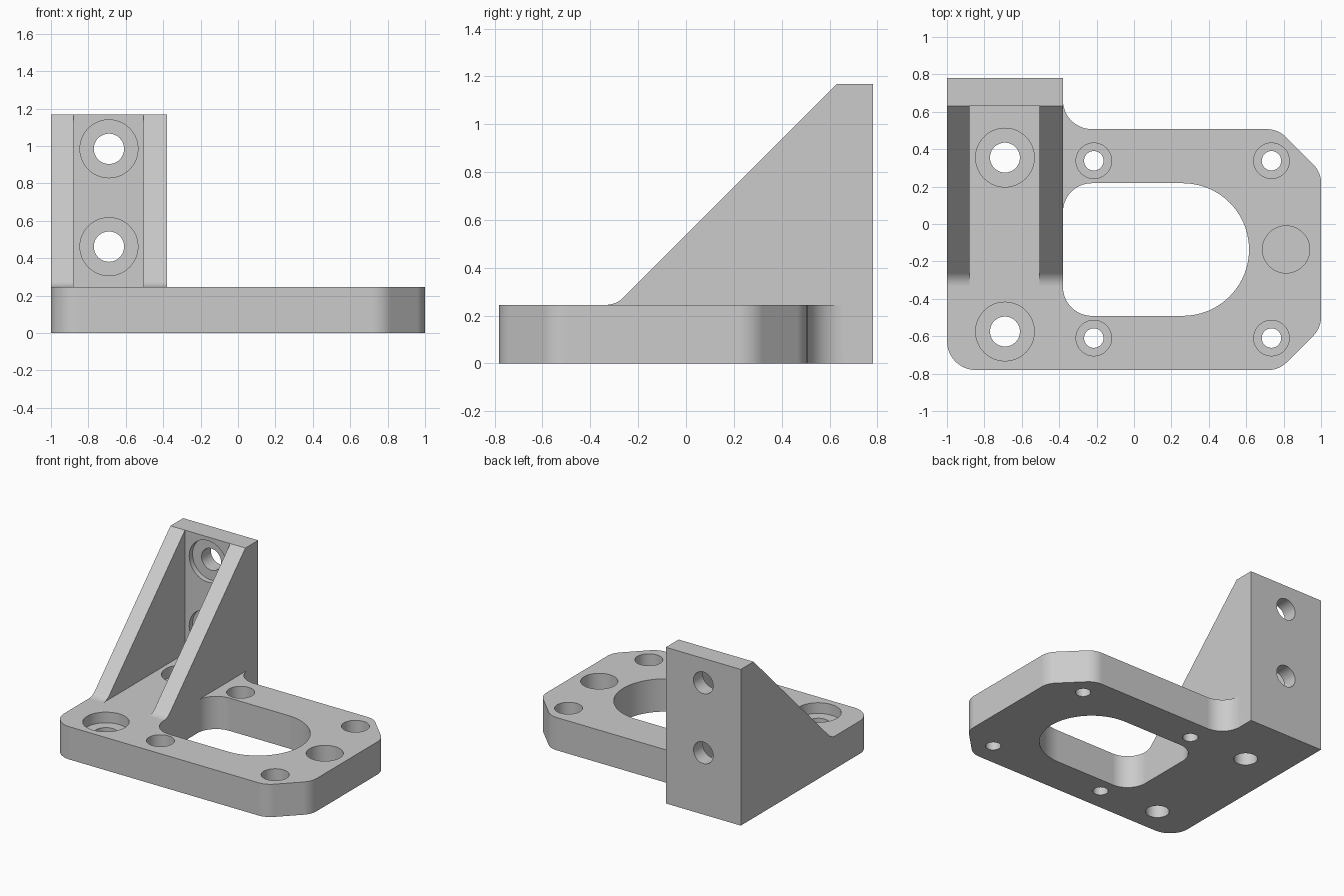
import bpy, bmesh, math
from mathutils import Vector, Matrix

cube = bpy.data.objects.get("Cube")
if cube:
    bpy.data.objects.remove(cube, do_unlink=True)

grey = bpy.data.materials.new("machined grey")
grey.use_nodes = True
COLOR = (0.6, 0.6, 0.6, 1)
grey.diffuse_color = COLOR
grey.node_tree.nodes["Principled BSDF"].inputs["Base Color"].default_value = COLOR


def rounded(corners, steps=12):
    """Outline from (x, y, radius) corners, each rounded by a tangent arc."""
    out = []
    for i, (x, y, r) in enumerate(corners):
        p = Vector((x, y))
        if r == 0:
            out.append(p)
            continue
        a = (Vector(corners[i - 1][:2]) - p).normalized()
        b = (Vector(corners[(i + 1) % len(corners)][:2]) - p).normalized()
        half = a.angle(b) / 2
        centre = p + (a + b).normalized() * (r / math.sin(half))
        start = p + a * (r / math.tan(half)) - centre
        end = p + b * (r / math.tan(half)) - centre
        sweep = start.angle_signed(end)
        for k in range(steps + 1):
            out.append(centre + Matrix.Rotation(-sweep * k / steps, 2) @ start)
    return out


def make(name, bm):
    bmesh.ops.recalc_face_normals(bm, faces=bm.faces)
    mesh = bpy.data.meshes.new(name)
    bm.to_mesh(mesh)
    bm.free()
    mesh.materials.append(grey)
    obj = bpy.data.objects.new(name, mesh)
    bpy.context.collection.objects.link(obj)
    return obj


def prism(name, outline, lo, hi, axis="Z"):
    """Extrude an outline along z, or a (y, z) outline along x."""
    bm = bmesh.new()
    place = (lambda p: (p.x, p.y, lo)) if axis == "Z" else (lambda p: (lo, p.x, p.y))
    face = bm.faces.new([bm.verts.new(place(p)) for p in outline])
    new = bmesh.ops.extrude_face_region(bm, geom=[face])["geom"]
    step = Vector((0, 0, hi - lo)) if axis == "Z" else Vector((hi - lo, 0, 0))
    bmesh.ops.translate(bm, vec=step, verts=[g for g in new if isinstance(g, bmesh.types.BMVert)])
    return make(name, bm)


def drill(name, start, end, radius):
    start, end = Vector(start), Vector(end)
    turn = (end - start).to_track_quat("Z", "Y").to_matrix().to_4x4()
    bm = bmesh.new()
    bmesh.ops.create_cone(bm, cap_ends=True, segments=48, radius1=radius, radius2=radius,
                          depth=(end - start).length,
                          matrix=Matrix.Translation((start + end) / 2) @ turn)
    return make(name, bm)


def combine(obj, tool, operation):
    mod = obj.modifiers.new("combine", "BOOLEAN")
    mod.operation, mod.solver, mod.object = operation, "EXACT", tool
    bpy.context.view_layer.objects.active = obj
    bpy.ops.object.modifier_apply(modifier=mod.name)
    bpy.data.objects.remove(tool, do_unlink=True)


TOP, HEIGHT, BACK, FACE = 0.245, 1.168, 0.781, 0.63
LEFT, INNER = -1.0, -0.38
R = 0.155

# Base plate with chamfered right corners
bracket = prism("mounting_bracket", rounded([
    (LEFT, -BACK, R), (0.775, -BACK, 0.14), (1, -0.556, 0.14), (1, 0.277, 0.14),
    (0.77, 0.507, 0.14), (INNER, 0.507, R), (INNER, BACK, 0), (LEFT, BACK, 0)]), 0, TOP)

# Upright wall and two sloping ribs, rooted in the plate, with a pocket between
upright = prism("upright", rounded([
    (BACK, 0.1, 0), (BACK, HEIGHT, 0), (FACE, HEIGHT, 0),
    (FACE - HEIGHT + TOP, TOP, 0.1), (-0.4, TOP, 0), (-0.4, 0.1, 0)]), LEFT, INNER, "X")
pocket = prism("pocket_cutter", [Vector(p) for p in (
    (-0.6, 0.2), (FACE, 0.2), (FACE, 1.4), (-0.6, 1.4))], -0.88, -0.505, "X")
combine(upright, pocket, "DIFFERENCE")
combine(bracket, upright, "UNION")

# Main window through the plate
window = prism("window_cutter", rounded([
    (INNER, -0.491, R), (0.615, -0.491, 0.354), (0.615, 0.218, 0.354), (INNER, 0.218, R)], 20),
    -0.1, TOP + 0.1)
combine(bracket, window, "DIFFERENCE")

# Counterbored holes in the plate: position, bore, counterbore, depth
holes = [(-0.69, y, 0.08, 0.157, 0.08) for y in (0.355, -0.575)]
holes += [(x, y, 0.052, 0.095, 0.14) for x in (-0.215, 0.735) for y in (0.338, -0.61)]
for x, y, bore, counter, depth in holes:
    combine(bracket, drill("bore", (x, y, -0.1), (x, y, 0.4), bore), "DIFFERENCE")
    combine(bracket, drill("counterbore", (x, y, TOP - depth), (x, y, 0.4), counter), "DIFFERENCE")

# Blind round recess at the right end
combine(bracket, drill("recess", (0.813, -0.136, 0.09), (0.813, -0.136, 0.4), 0.126), "DIFFERENCE")

# Counterbored holes through the wall
for z in (0.462, 0.985):
    combine(bracket, drill("bore", (-0.69, 0.5, z), (-0.69, 0.9, z), 0.081), "DIFFERENCE")
    combine(bracket, drill("counterbore", (-0.69, 0.5, z), (-0.69, FACE + 0.04, z), 0.155), "DIFFERENCE")

# Smooth the rounded walls and keep the flats flat
bpy.ops.object.select_all(action="DESELECT")
bracket.select_set(True)
bpy.context.view_layer.objects.active = bracket
bpy.ops.object.shade_smooth_by_angle(angle=math.radians(30))
weighted = bracket.modifiers.new("flat faces", "WEIGHTED_NORMAL")
weighted.keep_sharp = True
